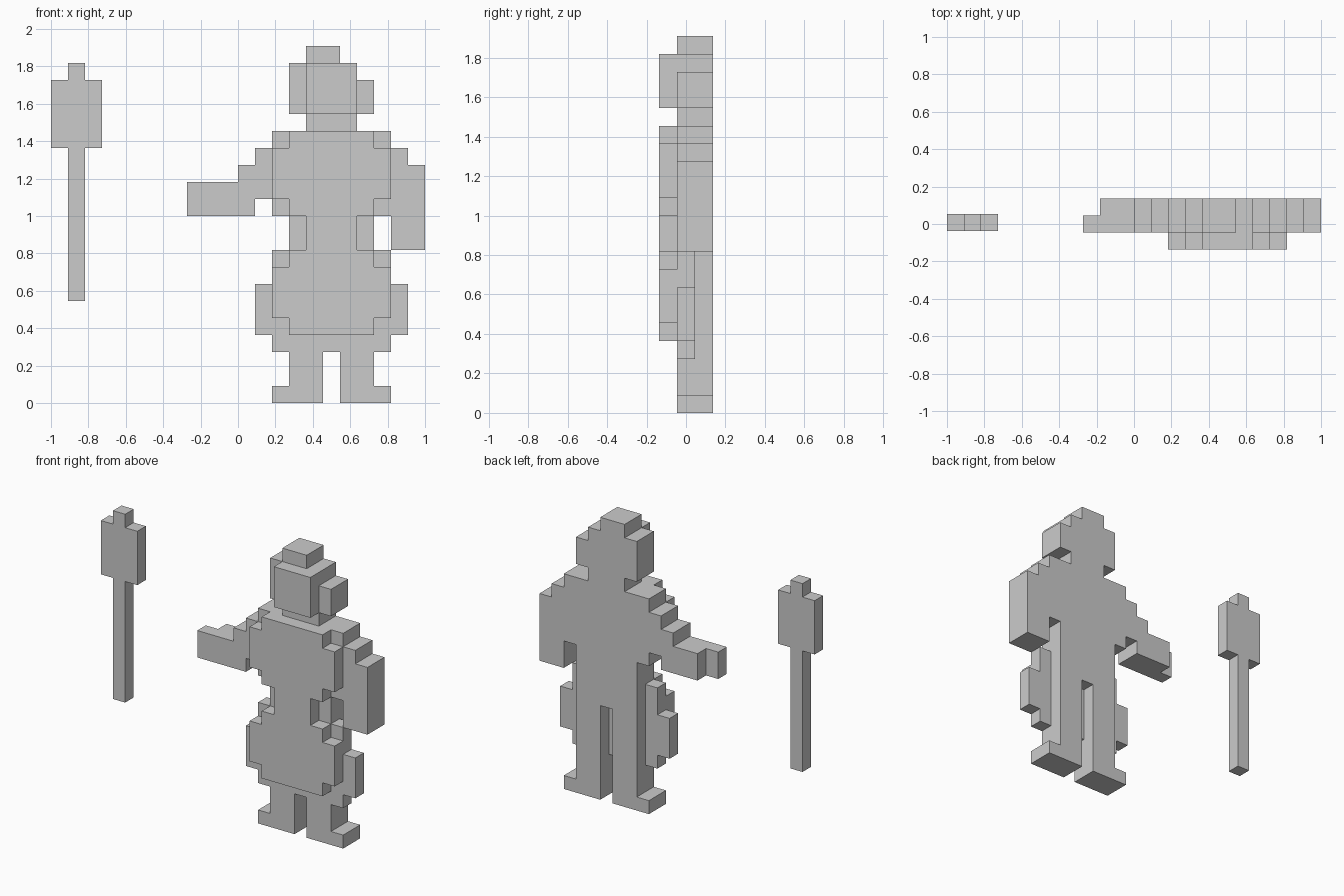
import bpy, bmesh
from mathutils import Vector

if "Cube" in bpy.data.objects:
    bpy.data.objects.remove(bpy.data.objects["Cube"])

U = 1 / 11                      # size of one block
FRONT, MID, BACK = (-1,), (0,), (1,)
BODY = (0, 1)                   # middle and back layers together


def both(x0, x1, z0, z1, layers):
    """A box and its mirror across the figure's centre line x = 5.5."""
    return [(x0, x1, z0, z1, layers), (11 - x1, 11 - x0, z0, z1, layers)]


# Each part: boxes given as x0, x1, z0, z1 in blocks, plus depth layers
PARTS = {
    "cap": [(4, 6, 20, 21, BODY)],
    "head": [(3, 7, 17, 20, BODY), (7, 8, 17, 19, BODY)],
    "face": [(4, 7, 17, 20, FRONT)],
    "neck": [(4, 7, 16, 17, BODY)],
    "torso": [(2, 9, 11, 16, BODY), (3, 8, 9, 11, BODY)],
    "chest_front": [(3, 8, 15, 16, FRONT), (2, 9, 12, 15, FRONT),
                    (3, 8, 11, 12, FRONT), (4, 7, 9, 11, FRONT)],
    "lowered_arm": [(9, 10, 9, 15, BODY), (10, 11, 9, 14, BODY)],
    "raised_arm": [(1, 2, 12, 15, BODY), (0, 1, 11, 14, BODY),
                   (-2, 0, 11, 13, BODY)],
    "hand": [(-3, -2, 11, 13, MID)],
    "skirt": [(2, 9, 3, 9, MID)] + both(1, 2, 4, 7, MID),
    "skirt_front": [(3, 8, 8, 9, FRONT), (2, 9, 5, 8, FRONT),
                    (3, 8, 4, 5, FRONT)],
    "hips": [(3, 8, 7, 9, BACK)],
    "legs": both(3, 5, 1, 3, MID) + both(3, 5, 1, 7, BACK),
    "feet": both(2, 5, 0, 1, BODY),
    "staff_pole": [(-10, -9, 6, 15, MID)],
    "staff_head": [(-11, -8, 15, 19, MID), (-10, -9, 19, 20, MID)],
}


def fill(boxes):
    return {(x, y, z) for x0, x1, z0, z1, layers in boxes
            for x in range(x0, x1) for y in layers for z in range(z0, z1)}


cells = {name: fill(boxes) for name, boxes in PARTS.items()}
solid = set().union(*cells.values())


def build(name, blocks):
    """Skin the blocks, leaving out faces buried inside the figure."""
    bm = bmesh.new()
    shift = 0.1 if name.startswith("staff") else 0
    for c in sorted(blocks):
        for axis in range(3):
            for sign in (-1, 1):
                n = list(c)
                n[axis] += sign
                if tuple(n) in solid:
                    continue
                a, b = (axis + 1) % 3, (axis + 2) % 3
                corners = []
                for s, t in ((0, 0), (1, 0), (1, 1), (0, 1)):
                    p = Vector(c)
                    p[axis] += sign > 0
                    p[a] += s
                    p[b] += t
                    p.y += shift - 0.5
                    corners.append(bm.verts.new(p * U))
                bm.faces.new(corners if sign > 0 else corners[::-1])
    bmesh.ops.remove_doubles(bm, verts=bm.verts, dist=1e-4)
    bmesh.ops.dissolve_limit(bm, angle_limit=0.01, verts=bm.verts,
                             edges=bm.edges, delimit={'NORMAL'})
    mesh = bpy.data.meshes.new(name)
    bm.to_mesh(mesh)
    bm.free()
    bpy.context.collection.objects.link(bpy.data.objects.new(name, mesh))


for part, blocks in cells.items():
    build(part, blocks)
